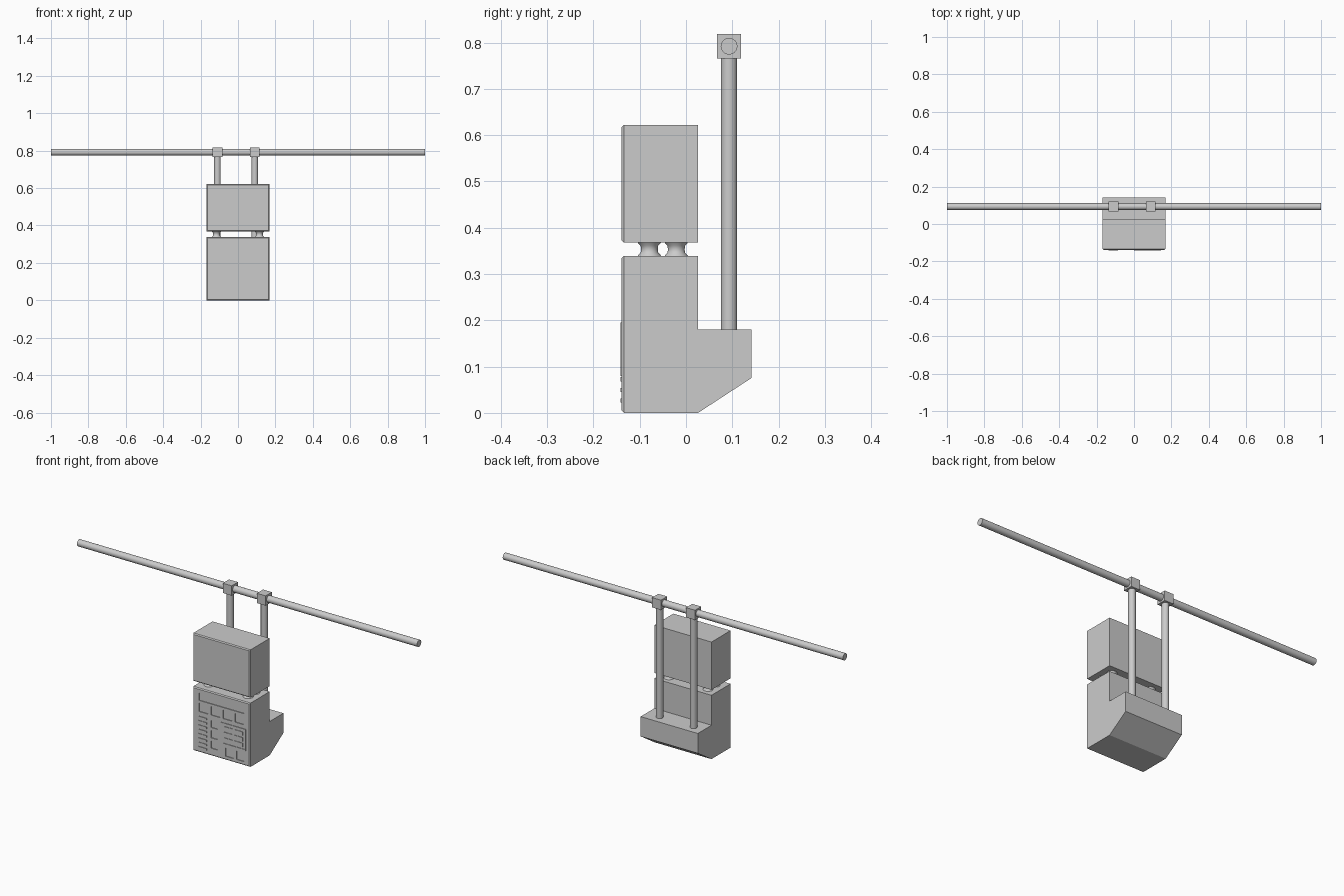
import bpy, bmesh, math
from mathutils import Matrix

if "Cube" in bpy.data.objects:
    bpy.data.objects.remove(bpy.data.objects["Cube"])

W = 0.168        # half width of the housings
FRONT = -0.139   # front face plane
BACK = 0.026


def finish(name, bm, smooth=False):
    bmesh.ops.recalc_face_normals(bm, faces=bm.faces)
    me = bpy.data.meshes.new(name)
    bm.to_mesh(me)
    bm.free()
    ob = bpy.data.objects.new(name, me)
    bpy.context.collection.objects.link(ob)
    if smooth:
        bpy.ops.object.select_all(action='DESELECT')
        ob.select_set(True)
        bpy.context.view_layer.objects.active = ob
        bpy.ops.object.shade_smooth_by_angle(angle=math.radians(40))
    return ob


def add_box(bm, x0, x1, y0, y1, z0, z1):
    m = Matrix.Translation(((x0 + x1) / 2, (y0 + y1) / 2, (z0 + z1) / 2))
    m = m @ Matrix.Diagonal((x1 - x0, y1 - y0, z1 - z0, 1))
    bmesh.ops.create_cube(bm, size=1, matrix=m)


def housing(name, profile):
    """Side profile (y, z) extruded across the width, front rim chamfered."""
    bm = bmesh.new()
    face = bm.faces.new([bm.verts.new((-W, y, z)) for y, z in profile])
    ext = bmesh.ops.extrude_face_region(bm, geom=[face])
    bmesh.ops.translate(bm, vec=(2 * W, 0, 0),
                        verts=[g for g in ext['geom'] if isinstance(g, bmesh.types.BMVert)])
    rim = [e for e in bm.edges if all(abs(v.co.y - FRONT) < 1e-5 for v in e.verts)]
    bmesh.ops.bevel(bm, geom=rim, offset=0.005, segments=1, affect='EDGES')
    return finish(name, bm)


def rod(name, r, length, matrix):
    bm = bmesh.new()
    bmesh.ops.create_cone(bm, cap_ends=True, segments=32, radius1=r, radius2=r,
                          depth=length, matrix=matrix)
    return finish(name, bm, True)


def lathe(name, profile, x, y, n=32):
    bm = bmesh.new()
    rings = [[bm.verts.new((x + r * math.cos(2 * math.pi * i / n),
                            y + r * math.sin(2 * math.pi * i / n), z))
              for i in range(n)] for r, z in profile]
    for a, b in zip(rings, rings[1:]):
        for i in range(n):
            bm.faces.new((a[i], a[(i + 1) % n], b[(i + 1) % n], b[i]))
    bm.faces.new(rings[0][::-1])
    bm.faces.new(rings[-1])
    return finish(name, bm, True)


# Housings: upper display box and lower body with rear mounting ledge
housing("display_box", [(FRONT, 0.368), (BACK, 0.368), (BACK, 0.622), (FRONT, 0.622)])
body = housing("lower_body", [(FRONT, 0), (BACK, 0), (0.141, 0.075), (0.141, 0.18),
                              (BACK, 0.18), (BACK, 0.339), (FRONT, 0.339)])

# Recessed slots and windows in the control face
cut = bmesh.new()
recesses = [(-0.133, 0.133, 0.275, 0.315)]
recesses += [(-0.133 + 0.071 * i, -0.08 + 0.071 * i, 0.216, 0.262) for i in range(4)]
recesses += [(-0.062, -0.022, 0.15 - 0.055 * i, 0.188 - 0.055 * i) for i in range(3)]
recesses += [(x, x + 0.045, 0.02, 0.065) for x in (0.025, 0.088)]
for x0, x1, z0, z1 in recesses:
    add_box(cut, x0, x1, FRONT - 0.02, FRONT + 0.004, z0, z1)
cutter = finish("recess_cutter", cut)
cutter.hide_render = True
cutter.hide_viewport = True
mod = body.modifiers.new("recesses", 'BOOLEAN')
mod.operation = 'DIFFERENCE'
mod.solver = 'EXACT'
mod.object = cutter

# Raised controls: small buttons on the left, framed pad on the right
btn = bmesh.new()
for i in range(8):
    z = 0.022 + 0.023 * i
    add_box(btn, -0.135, -0.085, -0.142, FRONT + 0.001, z, z + 0.009)
finish("small_buttons", btn)

pad = bmesh.new()
for x in (0.0, 0.137):
    add_box(pad, x, x + 0.007, -0.142, FRONT + 0.001, 0.08, 0.195)
for z in (0.08, 0.188):
    add_box(pad, 0.007, 0.137, -0.142, FRONT + 0.001, z, z + 0.007)
for x in (0.018, 0.078):
    for i in range(3):
        z = 0.097 + 0.03 * i
        add_box(pad, x, x + 0.048, -0.142, FRONT + 0.001, z, z + 0.02)
finish("keypad", pad)

# Waisted feet joining the two housings
foot = [(0.026, 0.337), (0.024, 0.341), (0.019, 0.346),
        (0.018, 0.353), (0.019, 0.361), (0.024, 0.366), (0.026, 0.37)]
for x in (-0.115, 0.115):
    for y in (-0.079, -0.021):
        lathe("spacer_foot", foot, x, y)

# Hanging posts, clamps and handlebar
PY, BZ = 0.093, 0.792
for x in (-0.11, 0.09):
    rod("hanging_post", 0.0175, 0.61, Matrix.Translation((x, PY, 0.475)))
    c = bmesh.new()
    add_box(c, x - 0.026, x + 0.026, PY - 0.026, PY + 0.026, BZ - 0.026, BZ + 0.026)
    finish("bar_clamp", c)
rod("cross_bar", 0.018, 2.0,
    Matrix.Translation((0, PY, BZ)) @ Matrix.Rotation(math.pi / 2, 4, 'Y'))
